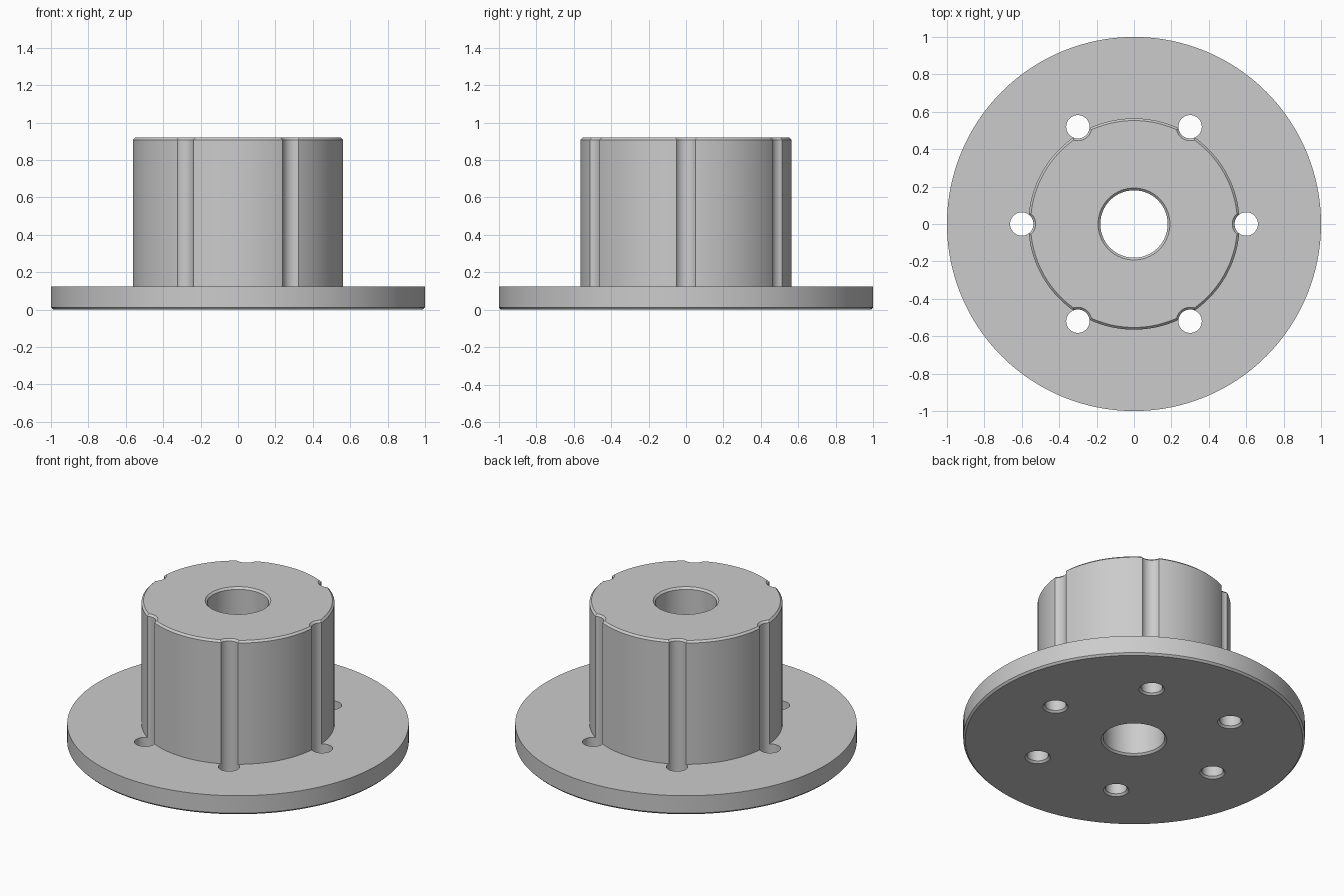
import bpy, bmesh, math
from mathutils import Matrix

if "Cube" in bpy.data.objects:
    bpy.data.objects.remove(bpy.data.objects["Cube"], do_unlink=True)

# Main sizes
FLANGE_R, FLANGE_H = 1.0, 0.125
HUB_R, TOP = 0.565, 0.92
BORE_R, PIN_R, PIN_CIRCLE = 0.18, 0.0625, 0.6
CH = 0.012

# Single grey finish
metal = bpy.data.materials.new("machined_grey")
metal.use_nodes = True
GREY = (0.6, 0.6, 0.6, 1)
metal.diffuse_color = GREY
metal.node_tree.nodes["Principled BSDF"].inputs["Base Color"].default_value = GREY


def lathe(bm, profile, steps, ring=False, offset=(0, 0, 0)):
    """Spin an (r, z) profile round z; ring closes the profile on itself."""
    loops = []
    for i in range(steps):
        a = math.tau * i / steps
        loops.append([bm.verts.new((r * math.cos(a) + offset[0],
                                    r * math.sin(a) + offset[1], z + offset[2]))
                      for r, z in profile])
    n = len(profile)
    for i in range(steps):
        p, q = loops[i], loops[(i + 1) % steps]
        for k in range(n if ring else n - 1):
            m = (k + 1) % n
            bm.faces.new((p[k], q[k], q[m], p[m]))
    if not ring:
        bm.faces.new([l[0] for l in reversed(loops)])
        bm.faces.new([l[-1] for l in loops])


def to_object(bm, name):
    bmesh.ops.recalc_face_normals(bm, faces=bm.faces)
    mesh = bpy.data.meshes.new(name)
    bm.to_mesh(mesh)
    bm.free()
    mesh.materials.append(metal)
    obj = bpy.data.objects.new(name, mesh)
    bpy.context.collection.objects.link(obj)
    return obj


# Flange, hub and chamfered bore as one turned body
bm = bmesh.new()
lathe(bm, [(BORE_R + CH, 0), (FLANGE_R - CH, 0), (FLANGE_R, CH),
           (FLANGE_R, FLANGE_H), (HUB_R, FLANGE_H), (HUB_R, TOP - CH),
           (HUB_R - CH, TOP), (BORE_R + CH, TOP), (BORE_R, TOP - CH),
           (BORE_R, CH)], 128, ring=True)
body = to_object(bm, "flanged_hub")

# Six pin holes, which run up the hub as grooves and flare at both ends
bm = bmesh.new()
for i in range(6):
    a = math.tau * i / 6
    lathe(bm, [(PIN_R + 2 * CH, -CH), (PIN_R, CH),
               (PIN_R, TOP - CH), (PIN_R + 2 * CH, TOP + CH)], 48,
          offset=(PIN_CIRCLE * math.cos(a), PIN_CIRCLE * math.sin(a), 0))
cutter = to_object(bm, "pin_hole_cutter")
cutter.hide_render = True

cut = body.modifiers.new("pin_holes", 'BOOLEAN')
cut.operation = 'DIFFERENCE'
cut.solver = 'EXACT'
cut.object = cutter

# Apply the cut, then shade with sharp edges
bpy.ops.object.select_all(action='DESELECT')
body.select_set(True)
bpy.context.view_layer.objects.active = body
bpy.ops.object.modifier_apply(modifier=cut.name)
bpy.data.objects.remove(cutter, do_unlink=True)
bpy.ops.object.shade_smooth_by_angle(angle=math.radians(30))
